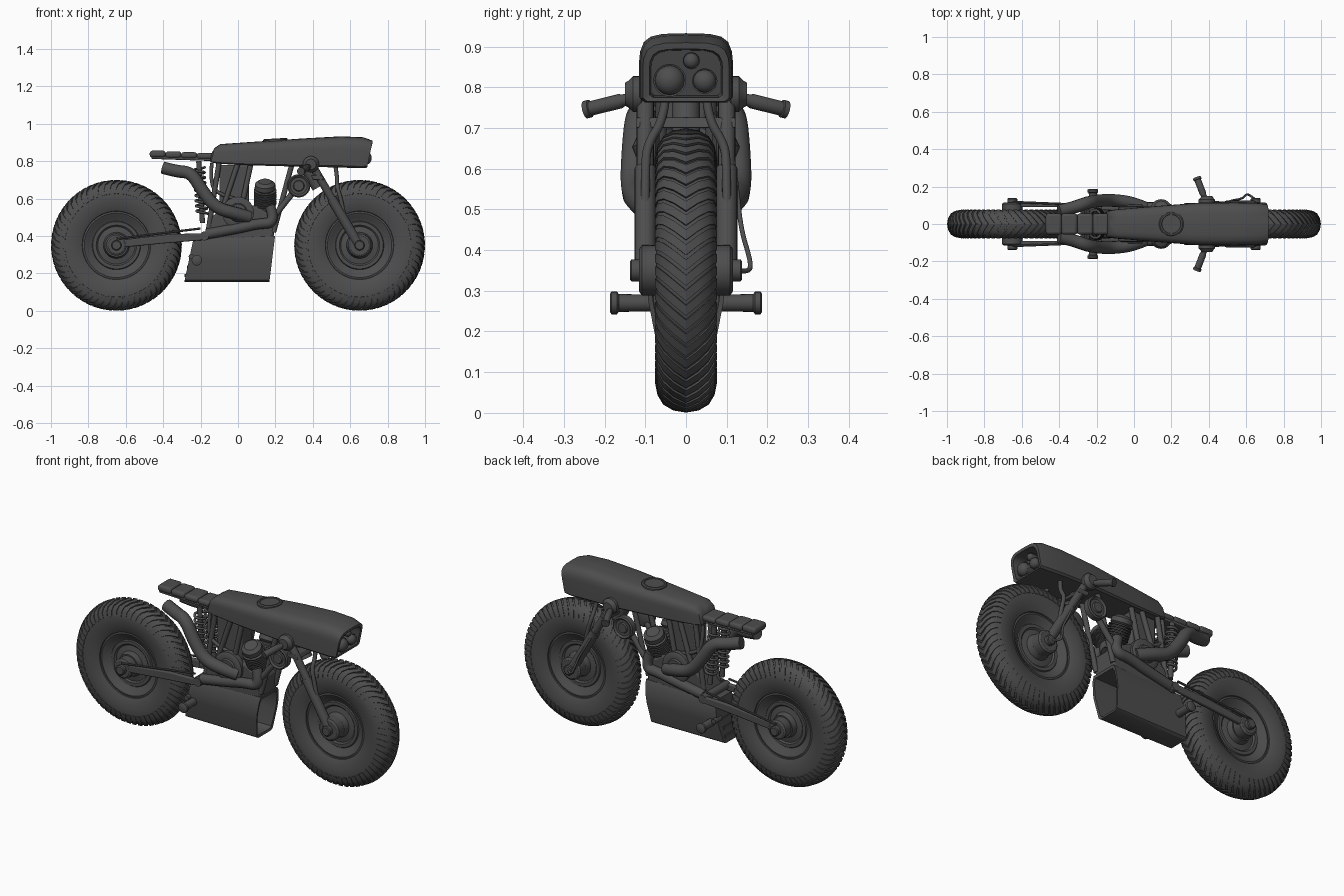
import bpy, bmesh, math
from mathutils import Vector

cube = bpy.data.objects.get("Cube")
if cube:
    bpy.data.objects.remove(cube)

mat = bpy.data.materials.new("charcoal grey")
mat.use_nodes = True
GREY = (0.075, 0.075, 0.075, 1)
mat.diffuse_color = GREY
for node in mat.node_tree.nodes:
    if node.type == 'BSDF_PRINCIPLED':
        node.inputs["Base Color"].default_value = GREY
        node.inputs["Roughness"].default_value = 0.6
parts = []


# ---- helpers ----
def bridge(bm, rings):
    """Skin a list of equal rings and cap both ends."""
    rows = [[bm.verts.new(p) for p in ring] for ring in rings]
    n = len(rows[0])
    for a, b in zip(rows, rows[1:]):
        for i in range(n):
            j = (i + 1) % n
            bm.faces.new((a[i], a[j], b[j], b[i]))
    bm.faces.new(rows[0])
    bm.faces.new(rows[-1])


def finish(name, bm, bevel=0):
    bmesh.ops.recalc_face_normals(bm, faces=bm.faces[:])
    me = bpy.data.meshes.new(name)
    bm.to_mesh(me)
    bm.free()
    ob = bpy.data.objects.new(name, me)
    bpy.context.scene.collection.objects.link(ob)
    me.materials.append(mat)
    if bevel:
        mod = ob.modifiers.new("bevel", 'BEVEL')
        mod.width = bevel
        mod.segments = 3
    parts.append(ob)
    return ob


def lathe(name, prof, origin, axis, seg=32):
    """Turn (distance along axis, radius) points about an axis."""
    rot = Vector(axis).to_track_quat('Z', 'Y').to_matrix()
    o = Vector(origin)
    bm = bmesh.new()
    turn = [2 * math.pi * i / seg for i in range(seg)]
    bridge(bm, [[o + rot @ Vector((r * math.cos(t), r * math.sin(t), h)) for t in turn]
                for h, r in prof])
    return finish(name, bm)


def rod(name, a, b, r, seg=20):
    d = Vector(b) - Vector(a)
    return lathe(name, [(0, r), (d.length, r)], a, d, seg)


def slab(name, pts, y0, y1, bevel=0.0):
    """Side outline in x and z, extruded across y."""
    bm = bmesh.new()
    bridge(bm, [[(x, y, z) for x, z in pts] for y in (y0, y1)])
    return finish(name, bm, bevel)


def box(name, x0, x1, y0, y1, z0, z1, bevel=0.0):
    return slab(name, [(x0, z0), (x1, z0), (x1, z1), (x0, z1)], y0, y1, bevel)


def loft(name, section, stations):
    """Skin a half section through (x, half width, bottom, top, lean)."""
    full = section + [(-y, t) for y, t in reversed(section)]
    bm = bmesh.new()
    bridge(bm, [[(x + lean * (t - 0.5), y * w, zb + t * (zt - zb)) for y, t in full]
                for x, w, zb, zt, lean in stations])
    return finish(name, bm)


def tube(name, pts, r):
    cu = bpy.data.curves.new(name, 'CURVE')
    cu.dimensions = '3D'
    cu.bevel_depth = r
    cu.bevel_resolution = 4
    cu.use_fill_caps = True
    sp = cu.splines.new('NURBS')
    sp.points.add(len(pts) - 1)
    for p, co in zip(sp.points, pts):
        p.co = (*co, 1)
    sp.order_u = 3
    sp.use_endpoint_u = True
    ob = bpy.data.objects.new(name, cu)
    bpy.context.scene.collection.objects.link(ob)
    bpy.ops.object.select_all(action='DESELECT')
    ob.select_set(True)
    bpy.context.view_layer.objects.active = ob
    bpy.ops.object.convert(target='MESH')
    ob = bpy.context.view_layer.objects.active
    ob.data.materials.clear()
    ob.data.materials.append(mat)
    parts.append(ob)


# ---- wheels with chevron tread ----
TYRE = [(0, .343), (.03, .338), (.054, .325), (.068, .303), (.074, .275), (.073, .24),
        (.064, .2), (.056, .183), (.05, .181), (.052, .172), (.046, .16), (.03, .14),
        (.026, .13), (.032, .126), (.032, .108), (.024, .1), (.03, .07), (.06, .062)]
PITCH = 2 * math.pi / 58


def wheel(name, cx):
    prof = [(-y, r) for y, r in reversed(TYRE[1:])] + TYRE
    lathe(name, prof, (cx, 0, .35), (0, 1, 0), 72)
    bm = bmesh.new()
    for i in range(58):
        for s in (1, -1):
            rings = []
            for y, r in TYRE[:5]:
                a = i * PITCH + y * 2.4
                ring = []
                for k, da in ((.97, 0), (1.08, 0), (1.08, PITCH * .7), (.97, PITCH * .7)):
                    rr = .26 + (r - .26) * k
                    ring.append((cx + rr * math.cos(a + da), s * y * min(k, 1.03),
                                 .35 + rr * math.sin(a + da)))
                rings.append(ring)
            bridge(bm, rings)
    finish(name + "_tread", bm)


wheel("rear_wheel", -.65)
wheel("front_wheel", .65)

# ---- tank, headlights and seat ----
TANK = [(0, 0), (.9, 0), (1, .06), (1, .6), (.98, .74), (.9, .88), (.75, .96), (.5, 1), (0, 1.01)]
loft("tank", TANK, [
    (-.145, .06, .80, .845, .01), (-.135, .07, .793, .87, .02), (-.1, .077, .786, .89, .01),
    (.05, .09, .778, .9, 0), (.2, .102, .774, .91, 0), (.35, .114, .77, .92, 0),
    (.55, .115, .766, .931, 0), (.66, .112, .762, .926, .02), (.705, .106, .765, .908, .03),
    (.703, .09, .775, .893, .03), (.63, .086, .78, .89, .03)])
lathe("fuel_cap", [(-.02, .066), (.008, .066), (.013, .06), (.013, .052), (.009, .05)],
      (.2, 0, .908), (-.06, 0, 1), 40)
for name, y, z, r in (("large_lamp", -.04, .817, .04), ("small_lamp", .046, .815, .031),
                      ("upper_lamp", .013, .865, .021)):
    dome = [(.03 + r * .75 * math.sin(t * .3), r * .9 * math.cos(t * .3)) for t in range(6)]
    lathe(name, [(-.03, r * .8), (.025, r), (.032, r)] + dome, (.655, y, z), (1, 0, 0))

slab("seat_pan", [(-.46, .812), (-.12, .80), (-.12, .82), (-.47, .83)], -.05, .05, .004)
for i in range(4):
    x = -.472 + i * .084
    box("seat_pad", x, x + .085, -.056, .056, .82 - i * .003, .856 - i * .004, .014)

# ---- belly scoop and engine block ----
SCOOP = [(0, 0), (.6, 0), (.75, .04), (.98, .5), (1, .65), (.92, .9), (.8, 1), (0, 1)]
loft("belly_scoop", SCOOP, [(-.262, .088, .155, .39, .05), (.0, .092, .155, .395, .04),
                            (.183, .095, .155, .4, .03), (.18, .083, .168, .385, .03),
                            (-.1, .08, .17, .38, .03)])
slab("crankcase", [(-.2, .37), (.19, .39), (.2, .5), (.1, .56), (-.06, .58), (-.14, .5)],
     -.075, .075, .012)
for i in range(4):
    z = .18 + i * .045
    box("scoop_fin", -.285 + i * .012, -.2, -.05, .05, z, z + .018)
box("oil_tank", -.1, .06, -.05, .05, .56, .78, .012)

# ---- parts on both sides ----
FINS = [(0, .05)]
for i in range(7):
    h = .045 + i * .013
    FINS += [(h, .045), (h, .06), (h + .007, .06), (h + .007, .045)]
FINS += [(.14, .056), (.165, .054), (.18, .035)]

for s in (1, -1):
    side = "left_" if s > 0 else "right_"
    out = (0, s, 0)
    # engine
    lathe(side + "cylinder", FINS, (.145, s * .01, .53), (0, s * .45, .89), 24)
    lathe(side + "clutch_cover", [(0, .085), (.03, .085), (.036, .075), (.036, .05), (.045, .045),
                                  (.045, .02)], (0, s * .06, .525), out)
    tube(side + "exhaust", [(.06, s * .085, .5), (-.01, s * .115, .52), (-.12, s * .128, .55),
                            (-.19, s * .125, .64), (-.25, s * .115, .74), (-.33, s * .085, .745),
                            (-.4, s * .07, .765)], .034)
    tube(side + "header_pipe", [(.17, s * .075, .56), (.205, s * .085, .47), (.1, s * .09, .465),
                                (0, s * .085, .44), (-.17, s * .08, .41)], .028)
    # rear suspension
    slab(side + "swingarm", [(-.66, .335), (-.4, .36), (-.16, .38), (-.16, .415), (-.36, .41),
                             (-.66, .375)], s * .09, s * .112, .006)
    rod(side + "brake_rod", (-.65, s * .118, .385), (-.2, s * .1, .44), .006, 8)
    top, foot = Vector((-.21, s * .045, .80)), Vector((-.19, s * .055, .47))
    rod(side + "shock_body", top, foot, .014)
    axis = foot - top
    coil = [top + axis * (.1 + .75 * i / 72) + Vector((.03 * math.cos(i * .785),
            .03 * math.sin(i * .785), 0)) for i in range(73)]
    tube(side + "shock_spring", coil, .007)
    # frame tubes
    for a, b in (((-.1, .8), (-.16, .42)), ((.0, .79), (-.08, .55)), ((.07, .79), (.02, .56)),
                 ((.29, .79), (.19, .42))):
        rod(side + "frame_tube", (a[0], s * .06, a[1]), (b[0], s * .065, b[1]), .014, 12)
    tube(side + "frame_hoop", [(-.14, s * .05, .79), (-.15, s * .06, .68), (-.1, s * .065, .62),
                               (-.02, s * .06, .6)], .01)
    # horns
    lathe(side + "horn", [(0, .045), (.01, .062), (.04, .062), (.046, .055), (.038, .045),
                          (.038, .03), (.046, .026), (.046, .01)], (.325, s * .065, .668), out)
    rod(side + "horn_strut", (.3, s * .07, .64), (.19, s * .075, .5), .016, 12)
    # fork
    rod(side + "fork_upper", (.405, s * .1, .765), (.54, s * .1, .534), .021)
    rod(side + "fork_lower", (.5, s * .1, .6), (.65, s * .1, .345), .026)
    tube(side + "lamp_bracket", [(.52, s * .05, .78), (.53, s * .055, .72), (.53, s * .095, .66),
                                 (.55, s * .1, .6), (.57, s * .1, .5)], .011)
    # wheel hubs
    for cx, r in ((-.65, .055), (.65, .062)):
        lathe(side + "hub", [(.03, r), (.108, r), (.115, r - .01), (.115, .027), (.134, .027),
                             (.138, .022), (.138, .012)], (cx, 0, .35), out)
    # handlebar and footpeg
    lathe(side + "handlebar_mount", [(0, .03), (.01, .044), (.03, .044), (.04, .034), (.05, .028)],
          (.39, s * .1, .783), out)
    lathe(side + "handlebar", [(0, .015), (.04, .015), (.045, .018), (.125, .018), (.127, .022),
                               (.14, .022)], (.385, s * .12, .776), (-.05, s * .13, -.032), 20)
    lathe(side + "footpeg", [(0, .02), (.11, .021), (.165, .022), (.17, .028), (.183, .028),
                             (.187, .022)], (-.22, 0, .27), out, 20)
    rod(side + "peg_bolt", (-.25, s * .05, .29), (-.25, s * .11, .29), .014, 12)

# ---- steering and remaining single parts ----
slab("fork_clamp", [(.4, .7), (.46, .7), (.45, .725), (.39, .725)], -.122, .122, .004)
rod("steering_head", (.35, 0, .8), (.43, 0, .66), .035)
rod("swingarm_pivot", (-.18, -.112, .4), (-.18, .112, .4), .024)
tube("brake_cable", [(.43, .06, .74), (.48, .11, .66), (.52, .125, .55), (.58, .135, .45),
                     (.6, .16, .37), (.62, .155, .345), (.65, .13, .35)], .006)

# ---- shading ----
bpy.ops.object.select_all(action='DESELECT')
for ob in parts:
    ob.select_set(True)
bpy.context.view_layer.objects.active = parts[0]
bpy.ops.object.shade_smooth_by_angle(angle=math.radians(35))
